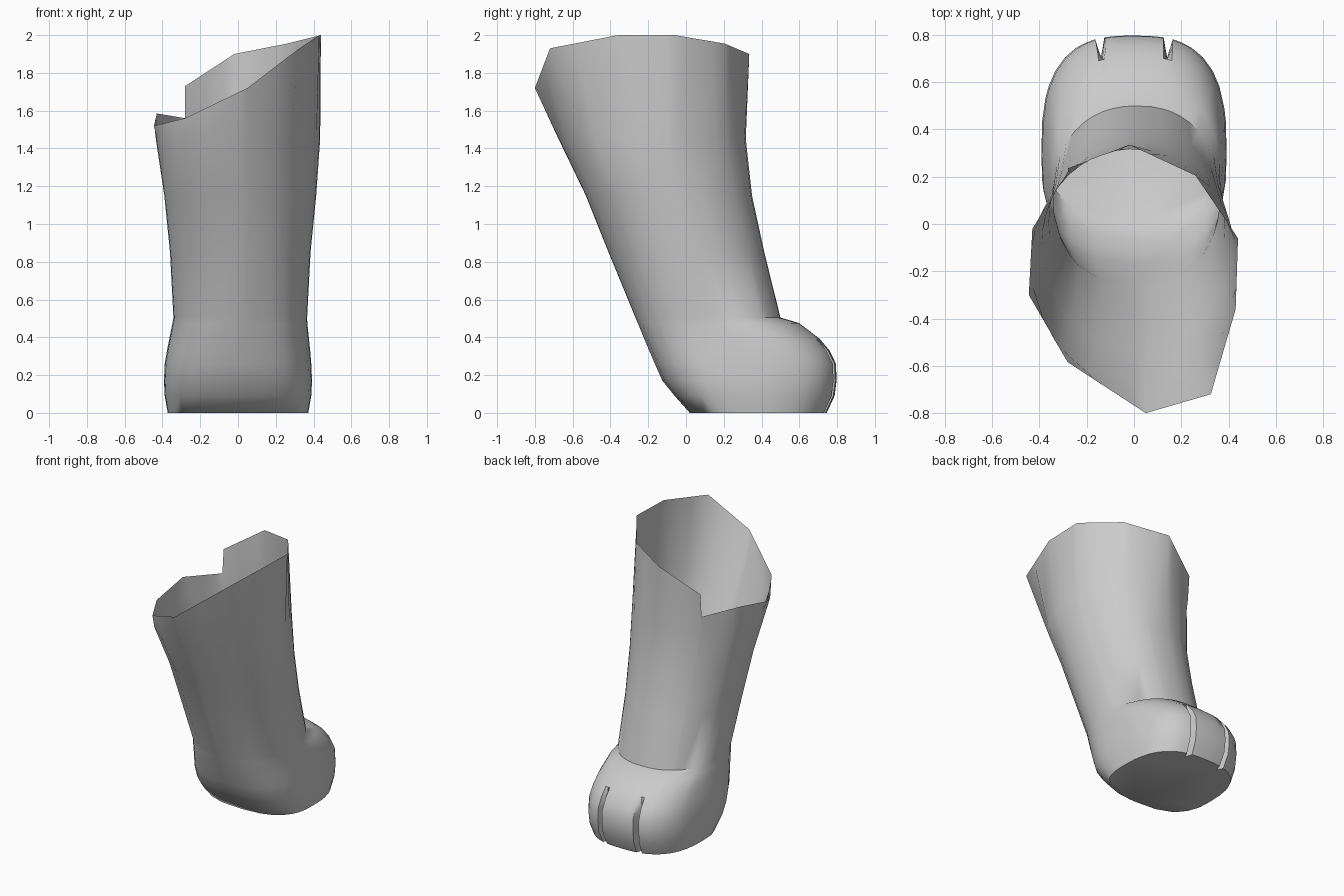
import bpy, bmesh
from math import sin, cos, atan2, asin, pi, radians

if "Cube" in bpy.data.objects:
    bpy.data.objects.remove(bpy.data.objects["Cube"], do_unlink=True)

# Single fur colour
fur = bpy.data.materials.new("grey_fur")
fur.use_nodes = True
fur.diffuse_color = (0.6, 0.6, 0.6, 1)
fur.node_tree.nodes["Principled BSDF"].inputs["Base Color"].default_value = (0.6, 0.6, 0.6, 1)

# Ragged open rim, with a step on the low side
RIM = [(-.02, .335, 1.90), (-.28, .235, 1.73), (-.28, .22, 1.56), (-.43, -.02, 1.585),
       (-.445, -.3, 1.52), (-.28, -.585, 1.56), (.05, -.8, 1.72), (.325, -.72, 1.93),
       (.43, -.36, 2.0), (.44, -.06, 2.0), (.26, .205, 1.955)]

# Leg and foot rings: z, half width, x centre, widest y, front y, back y, squareness, toe groove depth
RINGS = [(0, .372, 0, .33, .745, .02, 2.7, .05),
         (.09, .388, 0, .3, .787, -.06, 2.8, .08),
         (.17, .392, 0, .3, .797, -.125, 2.8, .09),
         (.26, .388, 0, .29, .794, -.165, 2.8, .08),
         (.33, .379, .003, .27, .76, -.195, 2.7, .05),
         (.39, .37, .006, .24, .71, -.22, 2.6, 0),
         (.475, .357, .01, .17, .60, -.255, 2.4, 0),
         (.505, .354, .012, .12, .5, -.268, 2.2, 0),
         (.85, .372, .012, 0, .415, -.41, 2.1, 0),
         (1.15, .402, .012, -.09, .35, -.53, 2, 0),
         (1.45, .435, 0, -.165, .317, -.675, 2, 0)]


def rim_angle(p):
    dy = p[1] + .17
    return atan2(p[0] / .44, dy / (.5 if dy > 0 else .63))


rim = sorted((rim_angle(p), p) for p in RIM)
rim = [(rim[-1][0] - 2 * pi, rim[-1][1])] + rim + [(rim[0][0] + 2 * pi, rim[0][1])]


def rim_point(a):
    for (a0, p), (a1, q) in zip(rim, rim[1:]):
        if a0 <= a <= a1:
            t = (a - a0) / (a1 - a0)
            return [i + (j - i) * t for i, j in zip(p, q)]


# Columns around the leg: rim corners, both toe grooves and even fillers
GROOVE = asin(.36)
angles = [a for a, p in rim[1:-1]] + [pi]
for side in (-1, 1):
    angles += [side * a for a in (asin(.32), GROOVE, asin(.42))]
    angles += [side * radians(d) for d in (10, 31, 48, 58, 67, 82, 90, 98, 115, 128, 155)]
angles.sort()


def ring_point(a, z, hw, cx, wide, front, back, n, groove):
    u, end = sin(a), front if cos(a) > 0 else back
    y = wide + (end - wide) * max(0, 1 - abs(u) ** n) ** (1 / n)
    if abs(abs(a) - GROOVE) < 1e-4:
        y -= groove
    return (cx + hw * u, y, z)


# Loft the rings into one open leg with a closed sole
bm = bmesh.new()
loops = [[bm.verts.new(ring_point(a, *r)) for a in angles] for r in RINGS]
loops.append([bm.verts.new(rim_point(a)) for a in angles])
count = len(angles)
for low, high in zip(loops, loops[1:]):
    for i in range(count):
        j = (i + 1) % count
        bm.faces.new((low[j], low[i], high[i], high[j]))
bm.faces.new(loops[0])
bm.normal_update()

mesh = bpy.data.meshes.new("leg_and_paw")
bm.to_mesh(mesh)
bm.free()
mesh.materials.append(fur)
leg = bpy.data.objects.new("leg_and_paw", mesh)
bpy.context.collection.objects.link(leg)
bpy.context.view_layer.objects.active = leg
leg.select_set(True)
bpy.ops.object.shade_smooth_by_angle(angle=radians(55))
